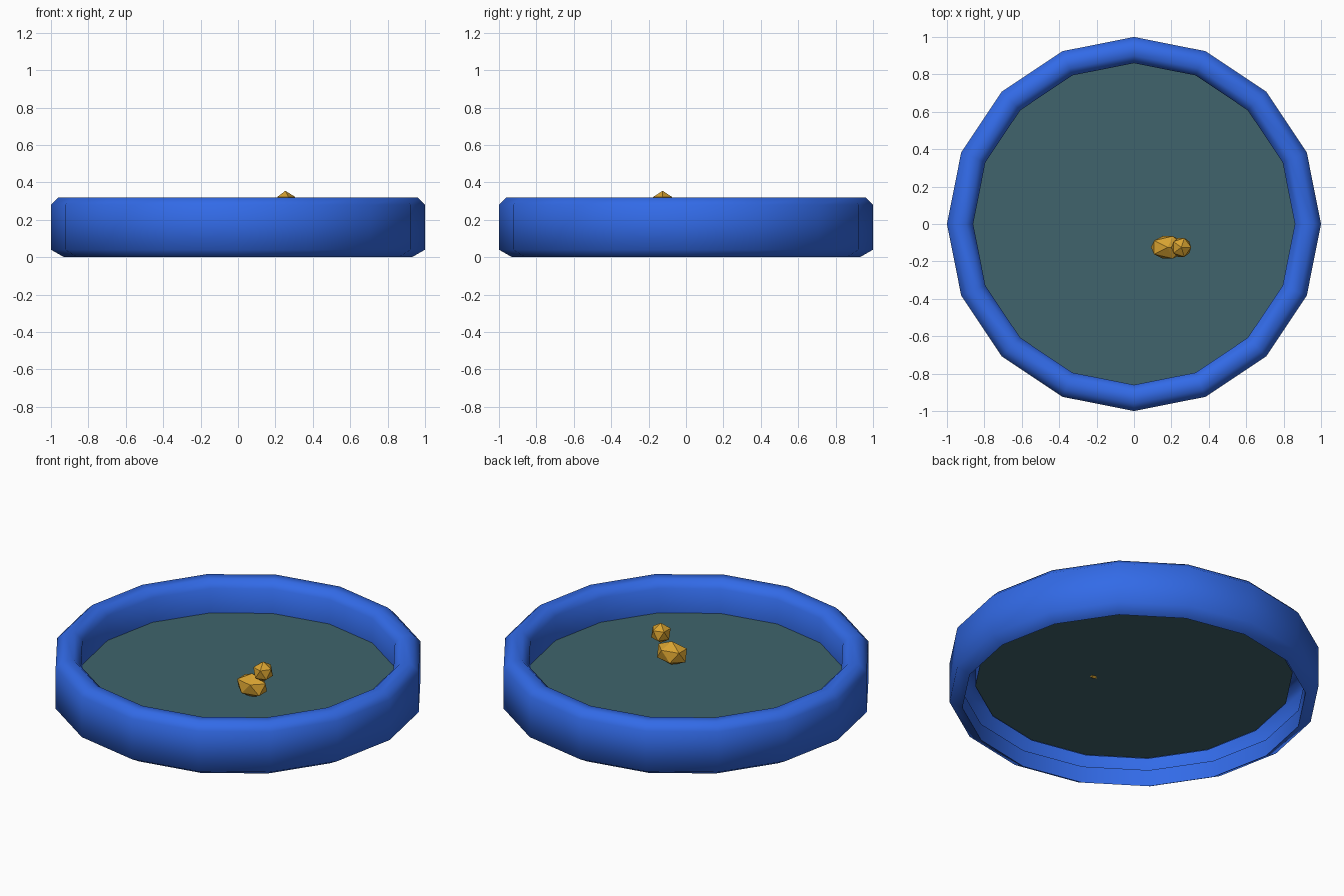
import bpy
import bmesh
import math

cube = bpy.data.objects.get("Cube")
if cube:
    bpy.data.objects.remove(cube, do_unlink=True)

SIDES = 16


def make_material(name, rgb):
    mat = bpy.data.materials.new(name)
    mat.use_nodes = True
    color = (*rgb, 1.0)
    mat.diffuse_color = color
    bsdf = mat.node_tree.nodes["Principled BSDF"]
    bsdf.inputs["Base Color"].default_value = color
    bsdf.inputs["Roughness"].default_value = 0.6
    return mat


def make_object(name, bm, mat):
    mesh = bpy.data.meshes.new(name)
    bm.to_mesh(mesh)
    bm.free()
    mesh.materials.append(mat)
    obj = bpy.data.objects.new(name, mesh)
    bpy.context.collection.objects.link(obj)
    return obj


def ring_of_verts(bm, radius, z):
    angles = [2 * math.pi * i / SIDES for i in range(SIDES)]
    return [bm.verts.new((radius * math.cos(a), radius * math.sin(a), z)) for a in angles]


def lathe(name, profile, mat):
    bm = bmesh.new()
    rings = [ring_of_verts(bm, r, z) for r, z in profile]
    for low, high in zip(rings, rings[1:]):
        for i in range(SIDES):
            j = (i + 1) % SIDES
            bm.faces.new((low[i], low[j], high[j], high[i]))
    return make_object(name, bm, mat)


def faceted_ball(name, center, size, mat):
    bm = bmesh.new()
    bmesh.ops.create_icosphere(bm, subdivisions=1, radius=1.0)
    bmesh.ops.scale(bm, vec=size, verts=bm.verts)
    bmesh.ops.translate(bm, vec=center, verts=bm.verts)
    return make_object(name, bm, mat)


blue = make_material("pool_blue", (0.032, 0.145, 0.80))
teal = make_material("water_teal", (0.05, 0.127, 0.15))
gold = make_material("toy_gold", (0.68, 0.36, 0.03))

# Hollow wall: lip under the base, outer side, rounded rim, inner side
wall = lathe("pool_wall", [
    (0.93, 0.10), (0.93, 0.0), (1.0, 0.04), (1.0, 0.28),
    (0.96, 0.32), (0.90, 0.32), (0.86, 0.28), (0.86, 0.13),
], blue)
bpy.ops.object.select_all(action="DESELECT")
wall.select_set(True)
bpy.context.view_layer.objects.active = wall
bpy.ops.object.shade_smooth_by_angle(angle=math.radians(60))

# Water sheet
bm = bmesh.new()
bm.faces.new(ring_of_verts(bm, 0.86, 0.135))
make_object("water", bm, teal)

# Floating toy
faceted_ball("toy_body", (0.18, -0.125, 0.195), (0.1, 0.07, 0.07), gold)
faceted_ball("toy_head", (0.253, -0.125, 0.296), (0.059, 0.059, 0.059), gold)
